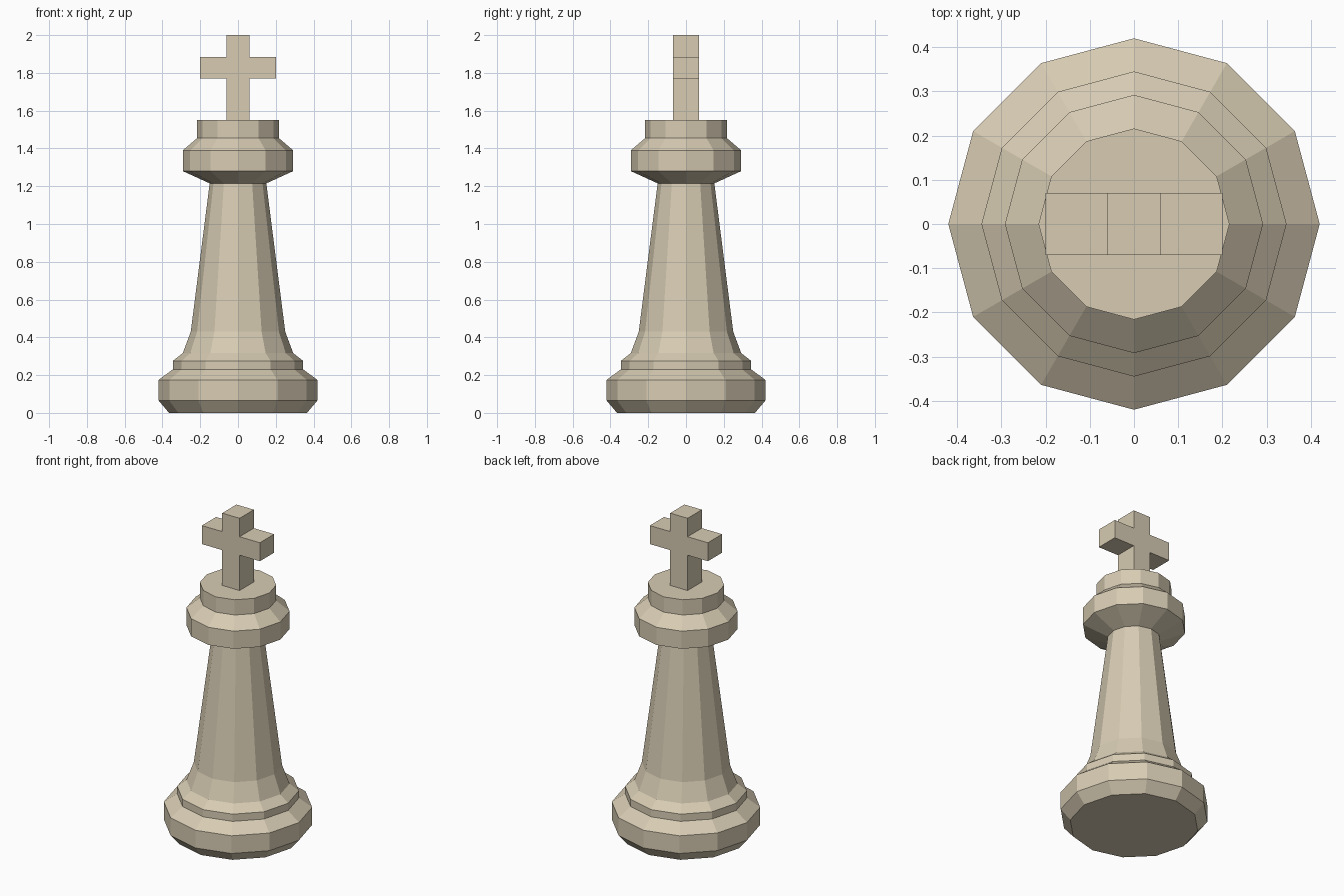
import bpy, bmesh
from math import sin, cos, pi

if "Cube" in bpy.data.objects:
    bpy.data.objects.remove(bpy.data.objects["Cube"])

SIDES = 12


def finish(name, bm):
    bmesh.ops.recalc_face_normals(bm, faces=bm.faces)
    mesh = bpy.data.meshes.new(name)
    bm.to_mesh(mesh)
    bm.free()
    obj = bpy.data.objects.new(name, mesh)
    bpy.context.collection.objects.link(obj)
    mat = bpy.data.materials.get("ivory")
    if not mat:
        mat = bpy.data.materials.new("ivory")
        mat.diffuse_color = (0.68, 0.60, 0.45, 1)
        mat.use_nodes = True
        mat.node_tree.nodes["Principled BSDF"].inputs["Base Color"].default_value = mat.diffuse_color
    mesh.materials.append(mat)
    return obj


def turned(name, profile):
    """Flat-faced turned solid from (radius, height) pairs, capped at both ends."""
    bm = bmesh.new()
    rings = [[bm.verts.new((r * cos(2 * pi * i / SIDES), r * sin(2 * pi * i / SIDES), z))
              for i in range(SIDES)] for r, z in profile]
    for low, high in zip(rings, rings[1:]):
        for i in range(SIDES):
            j = (i + 1) % SIDES
            bm.faces.new((low[i], low[j], high[j], high[i]))
    bm.faces.new(rings[0])
    bm.faces.new(rings[-1])
    return finish(name, bm)


# Base, shaft and stepped head in one turned profile
turned("turned_body", [
    (0.365, 0), (0.42, 0.065), (0.42, 0.175), (0.345, 0.23), (0.345, 0.275),
    (0.292, 0.317), (0.25, 0.43), (0.15, 1.215),
    (0.292, 1.28), (0.292, 1.39), (0.216, 1.455), (0.216, 1.55)])

# Cross finial: half outline mirrored in x, then extruded in y
half = [(0.06, 1.55), (0.06, 1.77), (0.2, 1.77), (0.2, 1.885), (0.06, 1.885), (0.06, 2.0)]
outline = half + [(-x, z) for x, z in reversed(half)]
bm = bmesh.new()
face = bm.faces.new([bm.verts.new((x, -0.07, z)) for x, z in outline])
new = bmesh.ops.extrude_face_region(bm, geom=[face], use_keep_orig=True)["geom"]
bmesh.ops.translate(bm, vec=(0, 0.14, 0),
                    verts=[g for g in new if isinstance(g, bmesh.types.BMVert)])
finish("cross_finial", bm)
